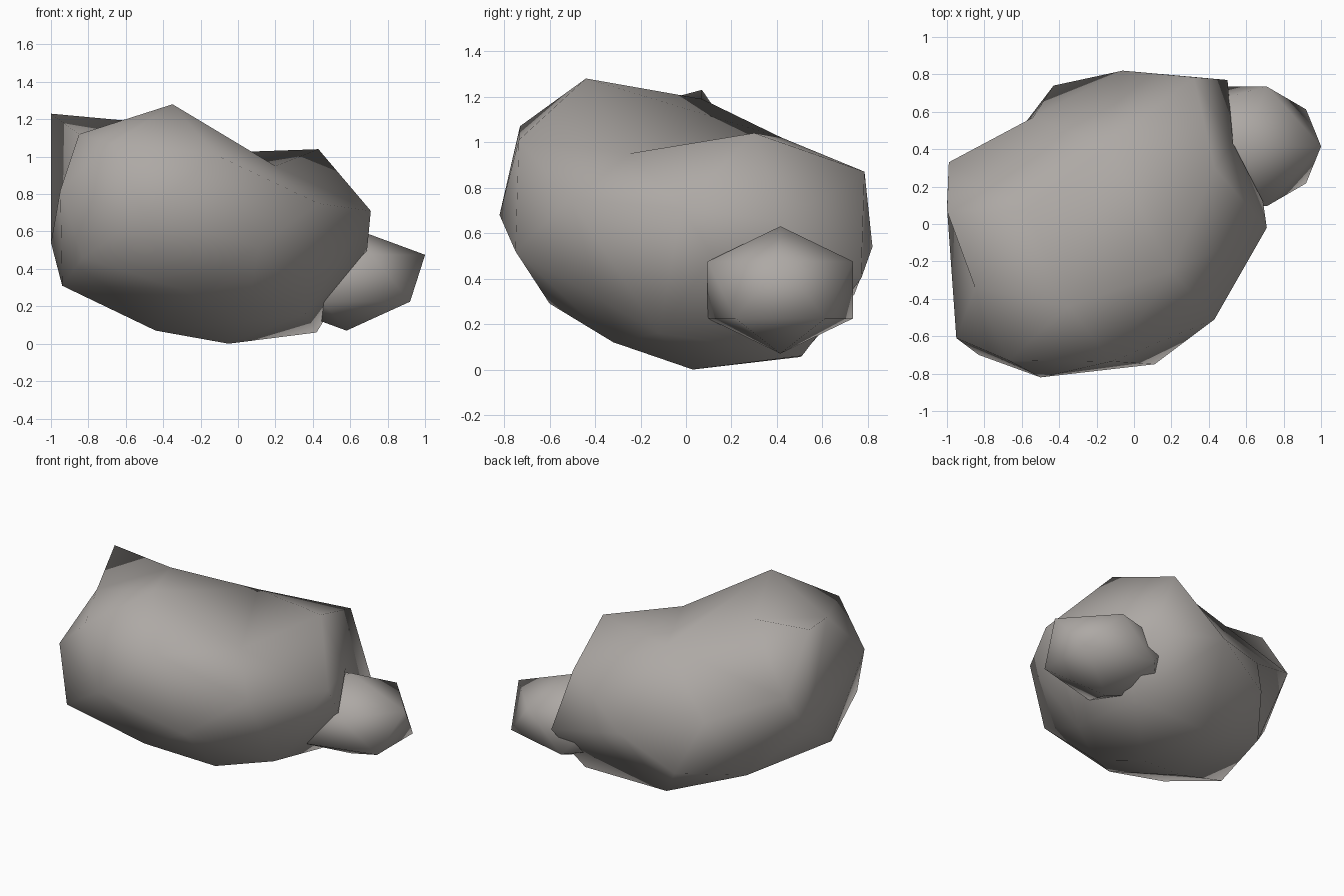
import bpy, bmesh
from mathutils import Vector

cube = bpy.data.objects.get("Cube")
if cube:
    bpy.data.objects.remove(cube)

# Stone colour
stone = bpy.data.materials.new("warm grey stone")
colour = (0.42, 0.395, 0.375, 1)
stone.use_nodes = True
stone.diffuse_color = colour
bsdf = stone.node_tree.nodes["Principled BSDF"]
bsdf.inputs["Base Color"].default_value = colour
bsdf.inputs["Roughness"].default_value = 0.9


def finish(bm, name):
    bmesh.ops.recalc_face_normals(bm, faces=bm.faces)
    for face in bm.faces:
        face.smooth = True
    mesh = bpy.data.meshes.new(name)
    bm.to_mesh(mesh)
    bm.free()
    mesh.materials.append(stone)
    obj = bpy.data.objects.new(name, mesh)
    bpy.context.collection.objects.link(obj)
    return obj


def boulder(name, centre, corners):
    """Skin the corners as seen from the centre, so dents survive."""
    centre = Vector(centre)
    bm = bmesh.new()
    target = {}
    for corner in corners:
        offset = Vector(corner) - centre
        target[bm.verts.new(offset.normalized())] = Vector(corner)
    bmesh.ops.convex_hull(bm, input=bm.verts)
    for vert, place in target.items():
        vert.co = place
    return finish(bm, name)


# Corners of the large rock, grouped by region
top = [(-.35, -.44, 1.28), (-1, .07, 1.23), (-.57, .07, 1.19), (-.85, -.34, 1.12),
       (-.67, -.73, 1.07), (-.12, -.735, 1.01)]
saddle = [(.2, -.25, .95), (-.14, .42, 1.02)]
right_end = [(.43, .3, 1.04), (.32, .785, .87), (.53, .43, .65), (.71, -.02, .71),
             (.69, .12, .5), (.5, .77, .4)]
front = [(-.5, -.82, .68), (.11, -.75, .52), (.43, -.51, .75), (-.3, -.6, .29)]
left_end = [(-.95, -.61, .82), (-.83, -.7, .46), (-.94, -.26, .31), (-1, .09, .54),
            (-.99, .33, .85)]
back = [(-.06, .82, .54), (-.43, .74, .33), (-.54, .57, .65), (-.72, .36, .25)]
base = [(-.05, .03, 0), (.42, .51, .06), (-.44, -.05, .07), (.05, -.32, .12),
        (.36, -.12, .16), (-.2, .5, .055)]

boulder("large_rock", (-.15, 0, .6),
        top + saddle + right_end + front + left_end + back + base)

# Small rock pressed into the right end
bm = bmesh.new()
bmesh.ops.create_icosphere(bm, subdivisions=1, radius=1)
bmesh.ops.scale(bm, vec=(.47, .376, .28), verts=bm.verts)
bmesh.ops.translate(bm, vec=(.58, .415, .35), verts=bm.verts)
finish(bm, "small_rock")
